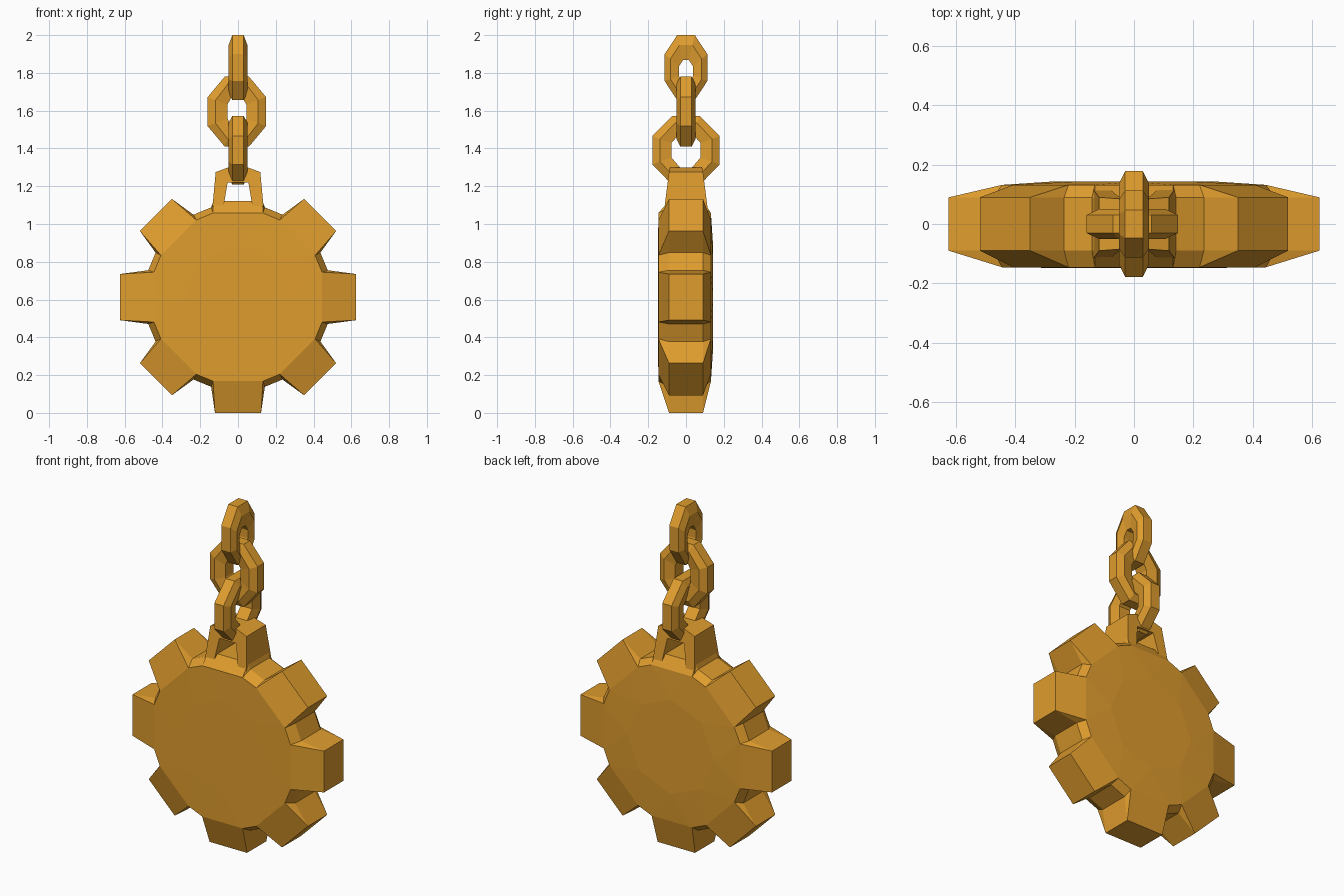
import bpy, bmesh, math

if "Cube" in bpy.data.objects:
    bpy.data.objects.remove(bpy.data.objects["Cube"])

gold = bpy.data.materials.new("antique gold")
gold.diffuse_color = (0.74, 0.335, 0.027, 1)
gold.use_nodes = True
gold.node_tree.nodes["Principled BSDF"].inputs["Base Color"].default_value = gold.diffuse_color
CZ = 0.613  # height of the gear centre


def make(name, verts, faces):
    mesh = bpy.data.meshes.new(name)
    mesh.from_pydata(verts, [], faces)
    bm = bmesh.new()
    bm.from_mesh(mesh)
    bmesh.ops.recalc_face_normals(bm, faces=bm.faces)
    bm.to_mesh(mesh)
    bm.free()
    mesh.materials.append(gold)
    ob = bpy.data.objects.new(name, mesh)
    bpy.context.collection.objects.link(ob)
    return ob


# Gear: eight stubby teeth, thick disc with chamfered edges, back slightly domed.
# Each tooth has a rim outline (4 points), 2 points on the disc face edge, 1 on the dome.
verts, faces = [], []
N, P = 8, 7
for i in range(N):
    a = math.tau * i / N
    tip, hw = (0.615, 0.12) if i % 2 else (0.625, 0.122)
    if i == 2:                        # this tooth is replaced by the eyelet
        tip, hw = 0.51, 0.13
    if i == 6:
        tip = CZ
    for s, edge, dome in ((-1, 0.146, 0.148), (1, 0.132, 0.143)):
        prof = [(0.475, -0.142, 0.09), (tip, -hw, 0.09), (tip, hw, 0.09), (0.475, 0.142, 0.09),
                (0.445, -0.132, edge), (0.445, 0.132, edge), (0.28, 0, dome)]
        for r, t, y in prof:
            x = r * math.cos(a) - t * math.sin(a)
            z = r * math.sin(a) + t * math.cos(a)
            verts.append((x, s * y, CZ + z))


def v(i, side, k):
    return (i % N) * 2 * P + side * P + k


for i in range(N):
    for s in (0, 1):
        faces.append((v(i, s, 4), v(i, s, 1), v(i, s, 2), v(i, s, 5)))          # tooth slope
        faces.append((v(i, s, 4), v(i, s, 0), v(i, s, 1)))                      # tooth shoulders
        faces.append((v(i, s, 5), v(i, s, 2), v(i, s, 3)))
        faces.append((v(i, s, 5), v(i, s, 3), v(i + 1, s, 0), v(i + 1, s, 4)))  # chamfer
        faces.append((v(i, s, 4), v(i, s, 5), v(i, s, 6)))                      # dome ring
        faces.append((v(i, s, 5), v(i + 1, s, 4), v(i + 1, s, 6), v(i, s, 6)))
    for k in range(3):                                                          # tooth sides
        faces.append((v(i, 0, k), v(i, 0, k + 1), v(i, 1, k + 1), v(i, 1, k)))
    faces.append((v(i, 0, 3), v(i + 1, 0, 0), v(i + 1, 1, 0), v(i, 1, 3)))      # valley
for s in (0, 1):
    faces.append([v(i, s, 6) for i in range(N)])                                # disc faces
make("gear_disc", verts, faces)

# Eyelet: square arch on top of the gear, (x, z, half depth)
arch = [(-0.14, 1.04, 0.12), (-0.118, 1.275, 0.09), (-0.05, 1.30, 0.085), (0.05, 1.30, 0.085),
        (0.118, 1.275, 0.09), (0.14, 1.04, 0.12), (0.085, 1.04, 0.12), (0.055, 1.22, 0.095),
        (-0.055, 1.22, 0.095), (-0.085, 1.04, 0.12)]
n = len(arch)
verts = [(x, s * d, z) for s in (-1, 1) for x, z, d in arch]
faces = [(i, (i + 1) % n, (i + 1) % n + n, i + n) for i in range(n)]
for o in (0, n):
    for q in ((0, 1, 8, 9), (1, 2, 8), (2, 3, 7, 8), (3, 4, 7), (4, 5, 6, 7)):
        faces.append([k + o for k in q])
make("eyelet", verts, faces)


# Chain links: chunky eight-sided rings with a six-sided section
def link(name, zc, hw, hh, iw, ih, thick, along_y, shift=0.0, hole_drop=0.0):
    verts, faces = [], []
    M, S = 8, 6
    section = [(1, 0.6), (0.6, 1), (0, 0.75), (0, -0.75), (0.6, -1), (1, -0.6)]
    for i in range(M):
        a = math.tau * (i + 0.5) / M
        c = math.cos(a) / math.cos(math.pi / M)
        s = math.sin(a) / math.cos(math.pi / M)
        for f, t in section:
            p = (iw + (hw - iw) * f) * c + shift
            z = zc + (ih + (hh - ih) * f) * s - hole_drop * (1 - f)
            d = t * thick
            verts.append((d, p, z) if along_y else (p, d, z))
        for k in range(S):
            j, l = (i + 1) % M, (k + 1) % S
            faces.append((i * S + k, j * S + k, j * S + l, i * S + l))
    make(name, verts, faces)


link("lower_link", 1.39, 0.178, 0.182, 0.078, 0.09, 0.05, True)
link("middle_link", 1.595, 0.155, 0.185, 0.05, 0.09, 0.05, False, -0.006)
link("upper_link", 1.828, 0.113, 0.172, 0.038, 0.06, 0.05, True, 0.0, 0.02)
